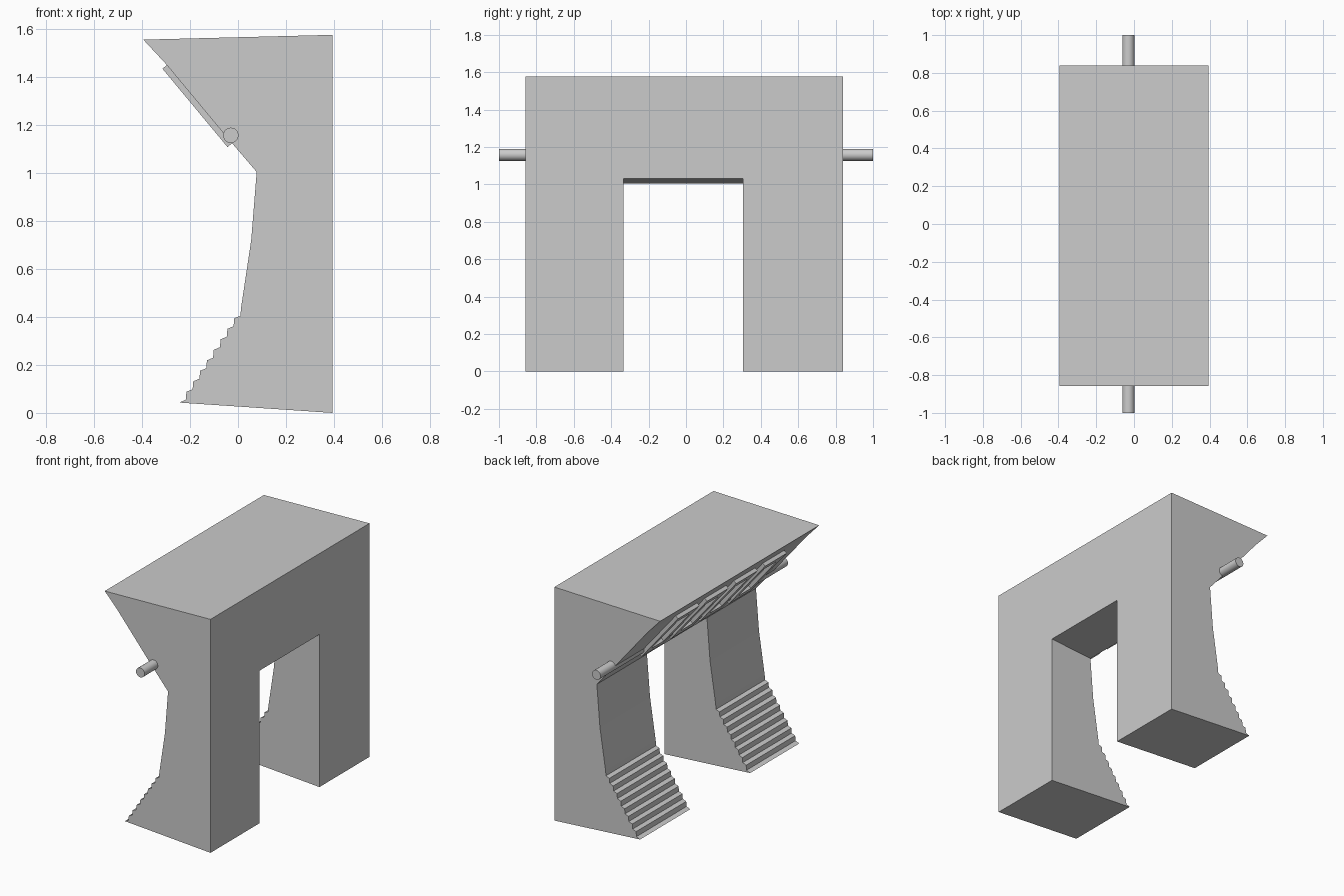
import bpy, bmesh, math
from mathutils import Vector, Matrix

if "Cube" in bpy.data.objects:
    bpy.data.objects.remove(bpy.data.objects["Cube"])


def finish(name, bm):
    bmesh.ops.recalc_face_normals(bm, faces=bm.faces)
    me = bpy.data.meshes.new(name)
    bm.to_mesh(me)
    bm.free()
    ob = bpy.data.objects.new(name, me)
    bpy.context.collection.objects.link(ob)
    return ob


def prism(name, profile, y0, y1):
    """Extrude an xz profile along y."""
    bm = bmesh.new()
    face = bm.faces.new([bm.verts.new((x, y0, z)) for x, z in profile])
    ext = bmesh.ops.extrude_face_region(bm, geom=[face])
    verts = [v for v in ext["geom"] if isinstance(v, bmesh.types.BMVert)]
    bmesh.ops.translate(bm, vec=(0, y1 - y0, 0), verts=verts)
    return finish(name, bm)


# Side profile: back, foot, stepped shin, thigh, sloping panel
profile = [(-0.395, 1.557), (0.395, 1.577), (0.395, 0.0), (-0.245, 0.043)]
for i in range(8):
    x, z = -0.218 + i * 0.0285, 0.055 + i * 0.0438
    profile += [(x, z), (x + 0.003, z + 0.033)]
profile += [(0.01, 0.405), (0.013, 0.44), (0.055, 0.72), (0.078, 1.005),
            (-0.06, 1.166), (-0.30, 1.455)]
body = prism("arch_body", profile, -0.858, 0.84)

# Opening between the two legs
opening = prism("opening_cutter", [(-1, 0.92), (1, 1.078), (1, -0.5), (-1, -0.5)], -0.335, 0.305)
opening.hide_render = True
opening.hide_viewport = True
mod = body.modifiers.new("opening", "BOOLEAN")
mod.operation = "DIFFERENCE"
mod.solver = "EXACT"
mod.object = opening

# Cross pin passing through the body
bpy.ops.mesh.primitive_cylinder_add(vertices=24, radius=0.032, depth=2.0,
                                    location=(-0.03, 0, 1.158),
                                    rotation=(math.pi / 2, 0, 0))
bpy.context.object.name = "cross_pin"
bpy.ops.object.shade_smooth_by_angle()

# Raised trim bars lying on the sloping panel
top, low = Vector((-0.30, 0, 1.455)), Vector((-0.06, 0, 1.166))
down = (low - top).normalized()
out = Vector((down.z, 0, -down.x)).normalized()
across = Vector((0, 1, 0))


def trim_bar(name, y, s, wide, tall):
    bm = bmesh.new()
    bmesh.ops.create_cube(bm, size=1)
    mat = Matrix((across * wide, down * tall, out * 0.032)).transposed().to_4x4()
    mat.translation = top + down * s + across * y + out * 0.008
    bmesh.ops.transform(bm, matrix=mat, verts=bm.verts)
    return finish(name, bm)


# Four open frames in a row, each of two rails and two posts
for i in range(4):
    y = 0.42 - i * 0.31
    for s in (0.035, 0.40):
        trim_bar("trim_rail", y, s, 0.23, 0.06)
    for side in (-1, 1):
        trim_bar("trim_post", y + side * 0.09, 0.2175, 0.05, 0.305)
